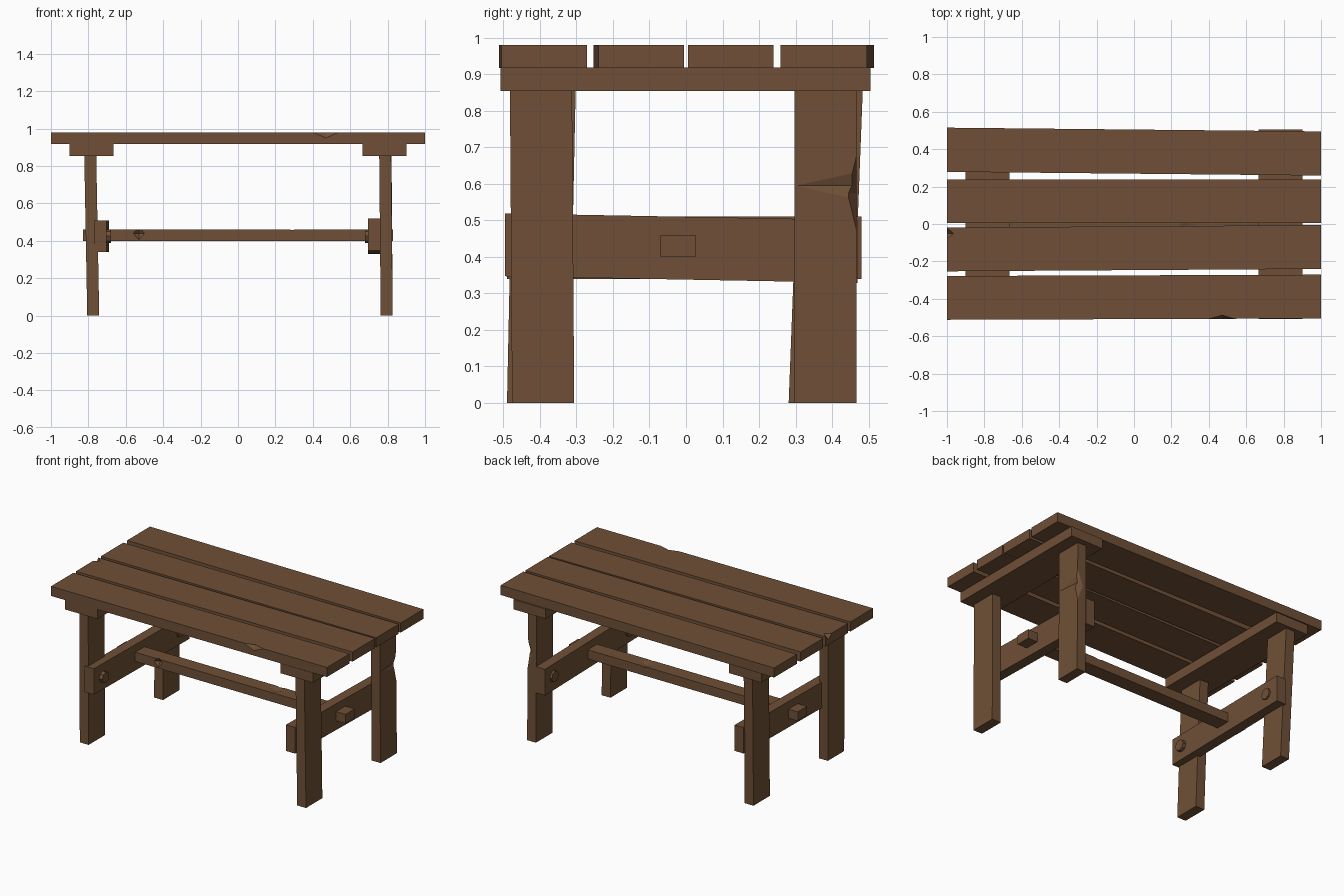
import bpy, bmesh
from mathutils import Vector, Matrix

if "Cube" in bpy.data.objects:
    bpy.data.objects.remove(bpy.data.objects["Cube"])

wood = bpy.data.materials.new("wood")
wood.diffuse_color = (0.16, 0.08, 0.038, 1)
wood.use_nodes = True
wood.node_tree.nodes["Principled BSDF"].inputs["Base Color"].default_value = wood.diffuse_color


def finish(name, bm):
    bmesh.ops.recalc_face_normals(bm, faces=bm.faces)
    me = bpy.data.meshes.new(name)
    bm.to_mesh(me)
    bm.free()
    me.materials.append(wood)
    ob = bpy.data.objects.new(name, me)
    bpy.context.collection.objects.link(ob)
    return ob


def beam(name, axis, start, end, size):
    """Box sheared between two end centres; both ends stay square to the axis."""
    bm = bmesh.new()
    bmesh.ops.create_cube(bm, size=1)
    a, b = Vector(start), Vector(end)
    for v in bm.verts:
        t = v.co[axis] + 0.5
        off = Vector([0 if i == axis else v.co[i] * size[i] for i in range(3)])
        v.co = a.lerp(b, t) + off
    return finish(name, bm)


def chip(ob, centre, radii):
    """Knock a faceted splinter out of an edge."""
    bm = bmesh.new()
    bmesh.ops.create_icosphere(bm, subdivisions=1, radius=1)
    bm.clear()
    pts = [Vector(d) * s for d in ((1, 0, 0), (0, 1, 0), (0, 0, 1)) for s in (1, -1)]
    for p in pts:
        bm.verts.new([centre[i] + p[i] * radii[i] for i in range(3)])
    bmesh.ops.convex_hull(bm, input=bm.verts)
    cutter = finish("chip_cutter", bm)
    cutter.hide_render = True
    mod = ob.modifiers.new("chip", 'BOOLEAN')
    mod.operation, mod.object, mod.solver = 'DIFFERENCE', cutter, 'EXACT'
    bpy.context.view_layer.update()
    dg = bpy.context.evaluated_depsgraph_get()
    ob.data = bpy.data.meshes.new_from_object(ob.evaluated_get(dg))
    ob.modifiers.clear()
    bpy.data.objects.remove(cutter)


# tabletop planks: (name, centre y at left end, centre y at right end, width)
planks = {}
for name, yl, yr, w in (("back_plank", 0.397, 0.377, 0.236),
                        ("middle_back_plank", 0.122, 0.122, 0.234),
                        ("middle_front_plank", -0.136, -0.123, 0.234),
                        ("front_plank", -0.395, -0.388, 0.234)):
    planks[name] = beam(name, 0, (-1, yl, 0.949), (1, yr, 0.949), (0, w, 0.063))
chip(planks["front_plank"], (0.47, -0.507, 0.98), (0.07, 0.02, 0.03))
chip(planks["middle_front_plank"], (-1, -0.05, 0.98), (0.035, 0.03, 0.03))

# cleats under the top
for side, s in (("left", -1), ("right", 1)):
    beam(side + "_cleat", 1, (s * 0.783, -0.508, 0.886), (s * 0.783, 0.505, 0.886),
         (0.235, 0, 0.064))

# legs: foot centre and top centre, slightly crooked
legs = {}
for name, x0, y0, x1, y1 in (("front_left_leg", -0.774, -0.405, -0.79, -0.387),
                             ("back_left_leg", -0.774, 0.366, -0.79, 0.399),
                             ("front_right_leg", 0.795, -0.391, 0.787, -0.397),
                             ("back_right_leg", 0.795, 0.382, 0.789, 0.382)):
    legs[name] = beam(name, 2, (x0, y0, 0), (x1, y1, 0.86), (0.064, 0.17, 0))
chip(legs["back_right_leg"], (0.823, 0.467, 0.575), (0.04, 0.025, 0.105))
chip(legs["back_right_leg"], (0.823, 0.455, 0.595), (0.012, 0.155, 0.035))

# cross rails on the inside of the legs
beam("left_rail", 1, (-0.737, -0.49, 0.425), (-0.722, 0.48, 0.425), (0.066, 0, 0.17))
beam("right_rail", 1, (0.728, -0.495, 0.433), (0.728, 0.47, 0.415), (0.066, 0, 0.172))

# long stretcher passing through both rails
stretcher = beam("stretcher", 0, (-0.83, -0.022, 0.43), (0.83, -0.022, 0.43), (0, 0.096, 0.06))
chip(stretcher, (-0.53, -0.07, 0.44), (0.03, 0.02, 0.035))
chip(stretcher, (0.29, -0.015, 0.46), (0.05, 0.075, 0.012))

# octagonal pegs on the inner rail faces
for side, s in (("left", -1), ("right", 1)):
    for end, y in (("front", -0.40), ("back", 0.385)):
        bm = bmesh.new()
        m = Matrix.Translation((s * 0.715, y, 0.425)) @ Matrix.Rotation(1.5707963, 4, 'Y')
        bmesh.ops.create_cone(bm, cap_ends=True, segments=8, radius1=0.036, radius2=0.036,
                              depth=0.07, matrix=m)
        finish(f"{end}_{side}_peg", bm)
